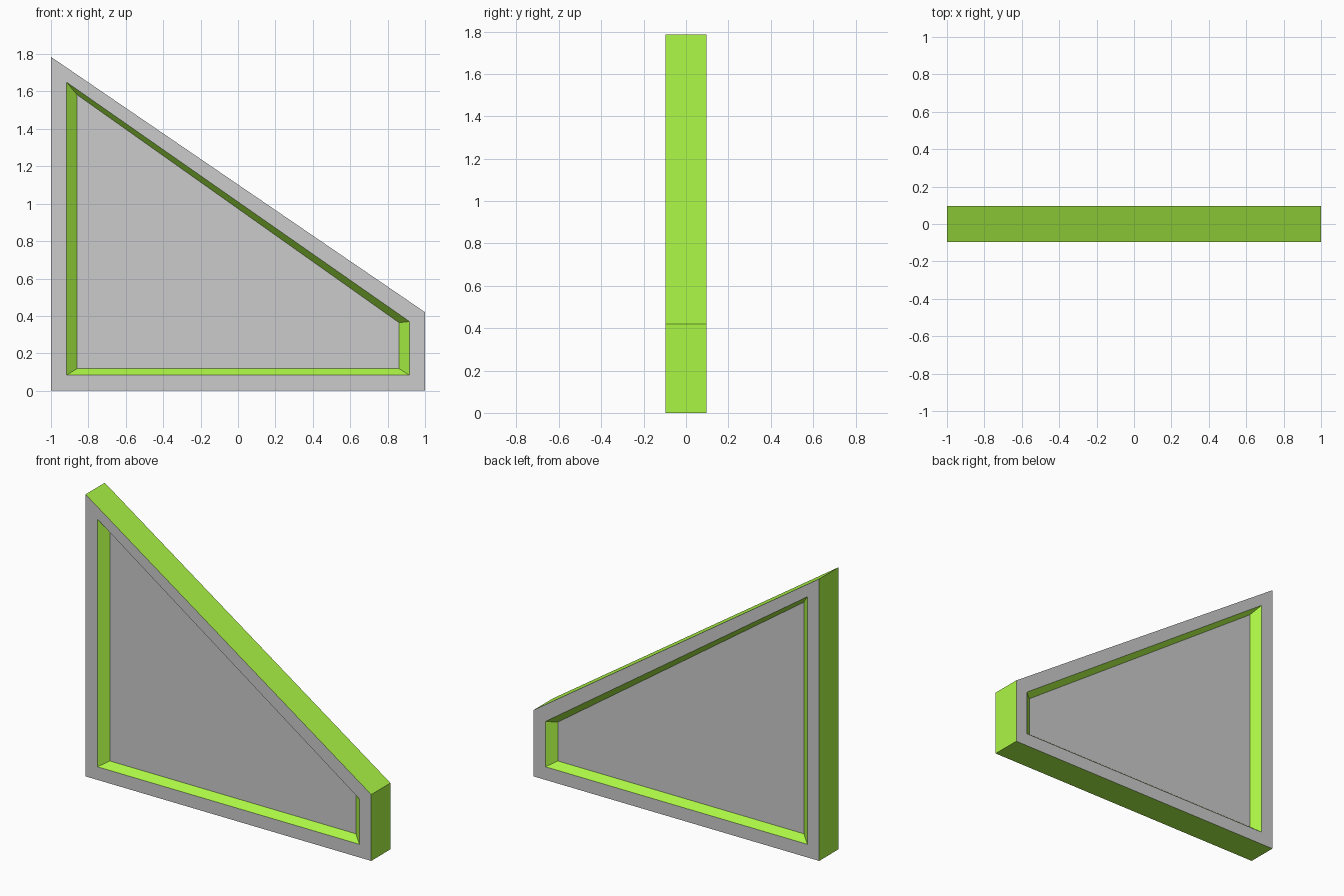
import bpy, bmesh

if "Cube" in bpy.data.objects:
    bpy.data.objects.remove(bpy.data.objects["Cube"])


def material(name, color):
    mat = bpy.data.materials.new(name)
    mat.diffuse_color = color
    mat.use_nodes = True
    mat.node_tree.nodes["Principled BSDF"].inputs["Base Color"].default_value = mat.diffuse_color
    return mat


# Four-sided profiles in (x, z), each with its half depth in y
OUTER = [(-1, 0), (1, 0), (1, 0.42), (-1, 1.785)]
RIM = [(-0.917, 0.083), (0.917, 0.083), (0.917, 0.37), (-0.917, 1.65)]
FLOOR = [(-0.861, 0.118), (0.861, 0.118), (0.861, 0.364), (-0.861, 1.583)]
HALF, FLOOR_HALF = 0.096, 0.052
GREY, GREEN = 0, 1

bm = bmesh.new()


def ring(profile, y):
    return [bm.verts.new((x, y, z)) for x, z in profile]


def bridge(a, b, slot):
    n = len(a)
    for i in range(n):
        j = (i + 1) % n
        bm.faces.new((a[i], a[j], b[j], b[i])).material_index = slot


# Front and back: flat border, sloped recess wall, recessed panel
edges = []
for side in (-1, 1):
    outer = ring(OUTER, side * HALF)
    rim = ring(RIM, side * HALF)
    floor = ring(FLOOR, side * FLOOR_HALF)
    bridge(outer, rim, GREY)
    bridge(rim, floor, GREEN)
    bm.faces.new(floor).material_index = GREY
    edges.append(outer)

# Outer edge band
bridge(edges[0], edges[1], GREEN)
bmesh.ops.recalc_face_normals(bm, faces=bm.faces)

mesh = bpy.data.meshes.new("recessed_wedge_panel")
bm.to_mesh(mesh)
bm.free()
mesh.materials.append(material("grey", (0.8, 0.8, 0.8, 1)))
mesh.materials.append(material("green", (0.41, 0.92, 0.06, 1)))
panel = bpy.data.objects.new("recessed_wedge_panel", mesh)
bpy.context.collection.objects.link(panel)
